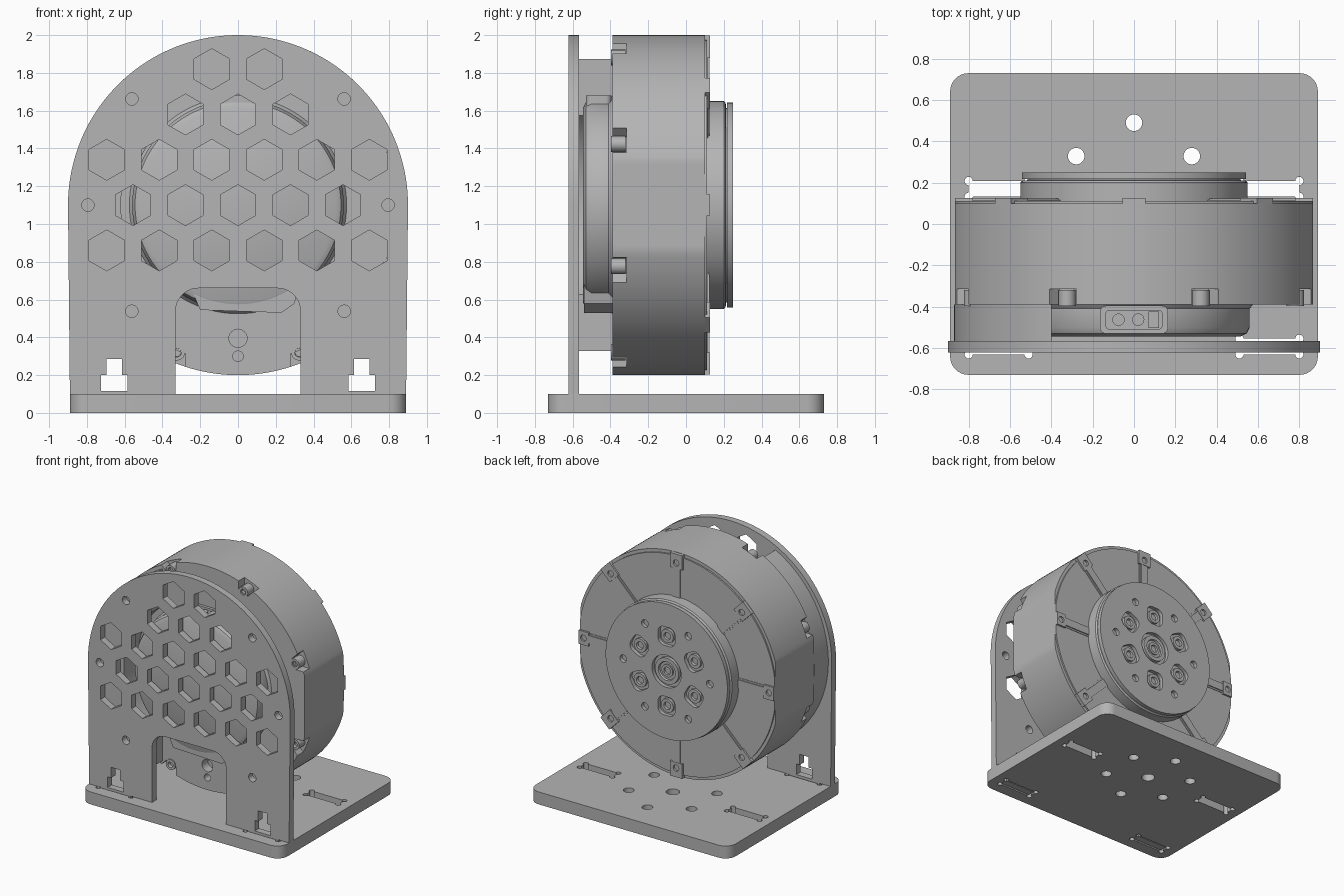
import bpy, bmesh
from math import sin, cos, pi, radians, acos, degrees
from mathutils import Matrix

if "Cube" in bpy.data.objects:
    bpy.data.objects.remove(bpy.data.objects["Cube"])

grey = bpy.data.materials.new("machined grey")
grey.use_nodes = True
COLOUR = (0.46, 0.46, 0.46, 1)
grey.diffuse_color = COLOUR
grey.node_tree.nodes["Principled BSDF"].inputs["Base Color"].default_value = COLOUR

AXIS = 1.1          # height of the motor axis
RADIUS = 0.9        # outer radius of motor and bracket
FLAT = 0.867        # side flats of the motor


# ---- outline helpers ----
def arc(cx, cy, r, a0, a1, n=16):
    return [(cx + r * cos(radians(a0 + (a1 - a0) * i / n)),
             cy + r * sin(radians(a0 + (a1 - a0) * i / n))) for i in range(n + 1)]


def circle(cx, cy, r, n=32, start=0):
    return arc(cx, cy, r, start, start + 360, n)[:-1]


def rect(cx, cy, w, h):
    return [(cx + sx * w / 2, cy + sy * h / 2)
            for sx, sy in ((1, 1), (-1, 1), (-1, -1), (1, -1))]


def round_rect(cx, cy, w, h, r):
    pts = []
    for k, (x, y) in enumerate(rect(cx, cy, w - 2 * r, h - 2 * r)):
        pts += arc(x, y, r, 90 * k, 90 * k + 90, 8)
    return pts


def dogbone(cx, cy, w, h, r):
    pts = []
    for k, (x, y) in enumerate(rect(cx, cy, w, h)):
        pts += arc(x, y, r, 90 * k - 90, 90 * k + 180, 12)
    return pts


def polar(r, deg):
    return r * cos(radians(deg)), AXIS + r * sin(radians(deg))


def spoke(r0, r1, half, deg):
    """Radial bar around the motor axis, trimmed to the side flats."""
    c, s = cos(radians(deg)), sin(radians(deg))
    pts = [(r0, -half), (r1, -half), (r1, half), (r0, half)]
    return [(max(-FLAT, min(FLAT, c * u - s * v)), AXIS + s * u + c * v) for u, v in pts]


def motor_outline(radius):
    """Motor cross-section; radius is a function of the angle in degrees."""
    return [(max(-FLAT, min(FLAT, radius(a) * cos(radians(a)))),
             AXIS + radius(a) * sin(radians(a))) for a in [i * 1.5 for i in range(240)]]


# ---- solid helpers ----
def finish(name, mesh):
    bm = bmesh.new()
    bm.from_mesh(mesh)
    bmesh.ops.remove_doubles(bm, verts=bm.verts, dist=0.0002)
    bmesh.ops.recalc_face_normals(bm, faces=bm.faces)
    bm.to_mesh(mesh)
    bm.free()
    mesh.shade_smooth()
    mesh.set_sharp_from_angle(angle=radians(30))
    mesh.materials.clear()
    mesh.materials.append(grey)
    mesh.name = name
    obj = bpy.data.objects.new(name, mesh)
    bpy.context.collection.objects.link(obj)
    return obj


def extrude(name, outlines, lo, hi, axis="y"):
    """Solid from closed outlines (inner ones are holes) between lo and hi."""
    curve = bpy.data.curves.new(name, "CURVE")
    curve.dimensions, curve.fill_mode, curve.extrude = "2D", "BOTH", (hi - lo) / 2
    for pts in outlines:
        spline = curve.splines.new("POLY")
        spline.points.add(len(pts) - 1)
        for p, (x, y) in zip(spline.points, pts):
            p.co = (x, y, 0, 1)
        spline.use_cyclic_u = True
    temp = bpy.data.objects.new(name + "_helper", curve)
    mesh = bpy.data.meshes.new_from_object(temp)
    bpy.data.objects.remove(temp)
    bpy.data.curves.remove(curve)
    mid = (lo + hi) / 2
    if axis == "y":
        mesh.transform(Matrix.Translation((0, mid, 0)) @ Matrix.Rotation(pi / 2, 4, "X"))
    else:
        mesh.transform(Matrix.Translation((0, 0, mid)))
    return finish(name, mesh)


def lathe(name, profile, cx=0, cz=AXIS, steps=96):
    """Revolve (radius, y) points around an axis parallel to y."""
    bm = bmesh.new()
    vs = [bm.verts.new((r, y, 0)) for r, y in profile]
    es = [bm.edges.new(pair) for pair in zip(vs, vs[1:])]
    bmesh.ops.spin(bm, geom=vs + es, axis=(0, 1, 0), cent=(0, 0, 0),
                   angle=2 * pi, steps=steps)
    mesh = bpy.data.meshes.new(name)
    bm.to_mesh(mesh)
    bm.free()
    mesh.transform(Matrix.Translation((cx, 0, cz)))
    return finish(name, mesh)


def screw(name, x, z, r, back, face, sink):
    """Socket screw whose head faces along y, from back to face."""
    lathe(name, [(0, back), (r, back), (r, face), (r * .55, face),
                 (r * .5, sink), (0, sink)], x, z, 20)


# ---- base plate ----
holes = [circle(0, .167, .05)]
holes += [circle(.323 * sin(pi * k / 3), .167 + .323 * cos(pi * k / 3), .04) for k in range(6)]
for s in (-1, 1):
    holes += [dogbone(s * .655, y, .29, .076, .02) for y in (.17, -.593)]
extrude("base_plate", [round_rect(0, 0, 1.78, 1.46, .09)] + holes, 0, .1, "z")

# ---- upright bracket plate with arch, hexagon grid and slots ----
half_foot = [(.33, .1), (.52, .1), (.52, .004), (.79, .004), (.79, .1), (.89, .1)]
outline = half_foot + arc(0, AXIS, RADIUS, 0, 180, 96)
outline += [(-x, z) for x, z in reversed(half_foot)]
outline += arc(-.21, .54, .12, 180, 90, 10) + arc(.21, .54, .12, 90, 0, 10)
cuts = []
for z, count in ((.86, 6), (1.1, 5), (1.34, 6), (1.58, 3), (1.82, 2)):
    cuts += [circle((i - (count - 1) / 2) * .278, z, .108, 6, 30) for i in range(count)]
cuts += [circle(*polar(.795, a), .033, 20) for a in (0, 45, 135, 180, 225, 315)]
tee = [(.07, .115), (.07, .2), (.04, .2), (.04, .285)]
for s in (-1, 1):
    cuts.append([(s * .655 + x, z) for x, z in tee] +
                [(s * .655 - x, z) for x, z in reversed(tee)])
extrude("bracket_plate", [outline] + cuts, -.622, -.567)

# ---- curved spacer between bracket and motor, on the right ----
a, b = degrees(acos(.4 / .87)), degrees(acos(.4 / .62))
extrude("side_spacer", [arc(0, AXIS, .87, 180 - a, 180 + a, 48) +
                        arc(0, AXIS, .62, 180 + b, 180 - b, 48)], -.567, -.39)

# ---- motor housing ----
NOTCHES = [22.5 + 45 * k for k in range(8)]


def notched(angle):
    return .835 if any(abs(angle - n) < 4 for n in NOTCHES) else RADIUS


extrude("housing_body", [motor_outline(lambda a: RADIUS)], -.315, .1)
extrude("housing_rear", [motor_outline(notched), circle(0, .395, .048),
                         circle(0, .3, .028)], -.39, -.315)
for n in NOTCHES:
    screw("housing_screw", *polar(.845, n), .042, -.32, -.397, -.37)
extrude("housing_front_cap", [motor_outline(lambda a: .875)], .1, .112)

# ---- ribs and screw bosses on the output side ----
for k in range(8):
    extrude("front_rib", [spoke(.53, .79, .032, 45 * k)], .1, .124)
    extrude("rib_groove_edge", [spoke(.53, .79, .045, 45 * k)], .1, .116)
    extrude("front_boss", [spoke(.78, .897, .055, 45 * k),
                           circle(*polar(.825, 45 * k), .025, 20)], .085, .127)

# ---- rear cover, lower housing and power socket ----
lathe("rear_cover", [(0, -.545), (.515, -.545), (.545, -.53), (.56, -.5), (.56, -.41),
                     (.575, -.39), (0, -.38)])
extrude("lower_housing", [[(-.25, .66), (-.2, .545), (.23, .53), (.3, .58), (.32, .68)]],
        -.54, -.385)
extrude("power_socket", [round_rect(0, -.463, .33, .135, .03),
                         round_rect(0, -.463, .27, .09, .015)], 1.55, 1.68, "z")
extrude("socket_floor", [rect(0, -.463, .28, .1)], 1.55, 1.66, "z")
for x in (-.075, .02):
    extrude("socket_pin", [circle(x, -.463, .03, 20)], 1.6, 1.672, "z")
extrude("signal_pins", [rect(.095, -.463, .05, .08)], 1.6, 1.672, "z")

# ---- output collar and flange ----
lathe("output_collar", [(0, .09), (.55, .09), (.55, .2), (.54, .21), (.515, .212),
                        (.515, .218), (0, .218)])
pockets = [circle(0, AXIS, .13)]
for k in range(6):
    px, pz = polar(.28, 90 + 60 * k)
    c, s = cos(pi / 3 * k), sin(pi / 3 * k)
    pockets.append([(px + c * u - s * v, pz + s * u + c * v)
                    for u, v in round_rect(0, 0, .15, .15, .05)])
    pockets.append(circle(*polar(.385, 60 * k), .03, 20))
    screw("flange_screw", px, pz, .055, .21, .24, .222)
extrude("output_flange", [circle(0, AXIS, .542, 96)] + pockets, .217, .248)
lathe("hub_ring", [(0, .21), (.105, .21), (.105, .244), (.075, .244), (.07, .23),
                   (.05, .23), (.05, .24), (.03, .24), (.03, .222), (0, .222)], steps=32)
